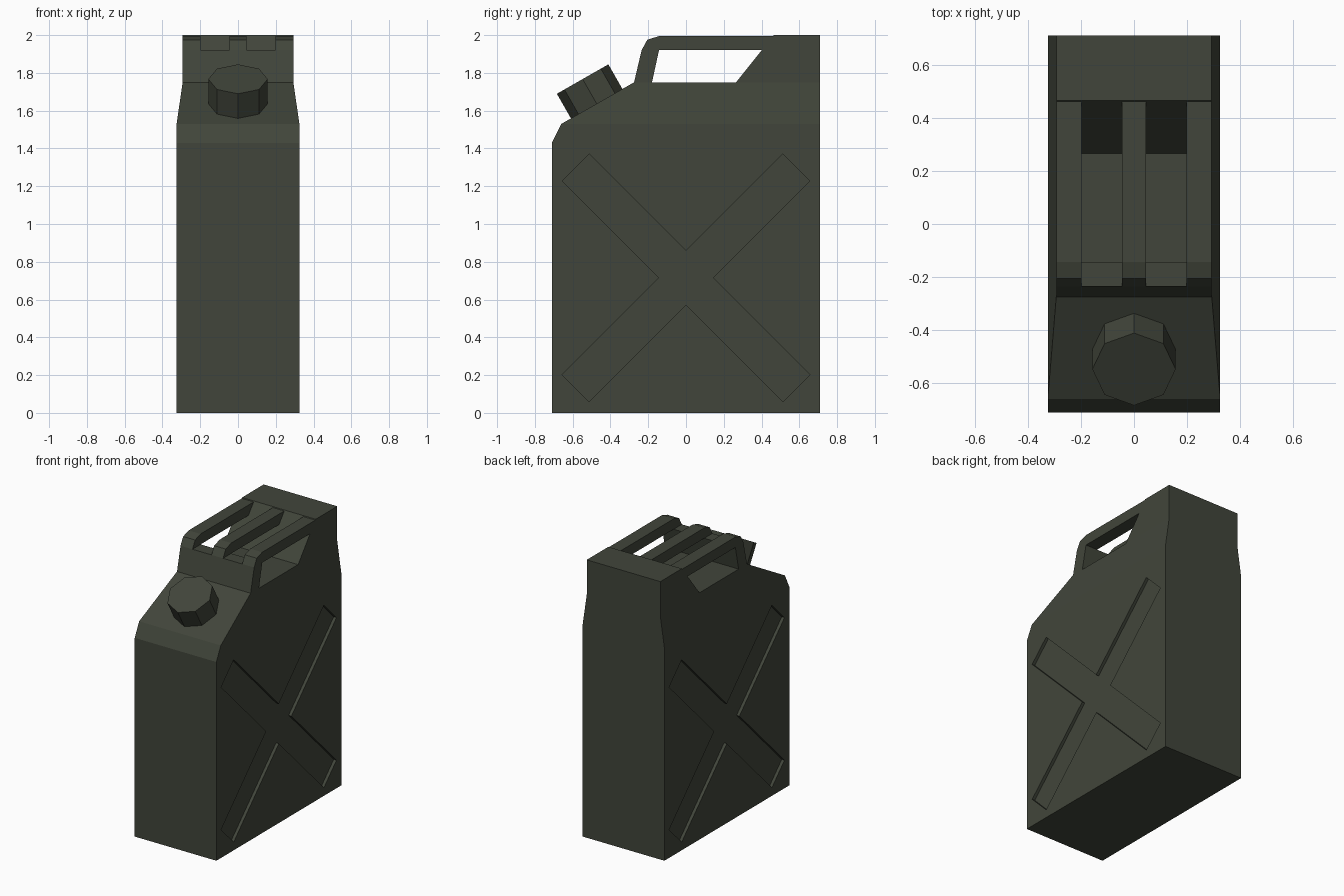
import bpy, bmesh, math
from mathutils import Vector, Matrix

if "Cube" in bpy.data.objects:
    bpy.data.objects.remove(bpy.data.objects["Cube"])

olive = bpy.data.materials.new("dark olive")
olive.diffuse_color = (0.053, 0.060, 0.043, 1)
olive.use_nodes = True
olive.node_tree.nodes["Principled BSDF"].inputs["Base Color"].default_value = olive.diffuse_color


def add_object(name, bm, material=olive):
    bmesh.ops.recalc_face_normals(bm, faces=bm.faces[:])
    me = bpy.data.meshes.new(name)
    bm.to_mesh(me)
    bm.free()
    if material:
        me.materials.append(material)
    ob = bpy.data.objects.new(name, me)
    bpy.context.scene.collection.objects.link(ob)
    return ob


def extrude_profile(profile, x0, x1):
    """Prism from a (y, z) outline, running from x0 to x1."""
    bm = bmesh.new()
    face = bm.faces.new([bm.verts.new((x0, y, z)) for y, z in profile])
    geo = bmesh.ops.extrude_face_region(bm, geom=[face])["geom"]
    verts = [g for g in geo if isinstance(g, bmesh.types.BMVert)]
    bmesh.ops.translate(bm, verts=verts, vec=(x1 - x0, 0, 0))
    return bm


W, W_TOP = 0.325, 0.293      # half widths below and above the shoulder
Z_SHOULDER, Z_DECK = 1.53, 1.75

# can body: side profile, cut at the shoulder lines, then narrowed above
bm = extrude_profile([(-0.71, 0), (0.71, 0), (0.71, 2.0), (0.465, 2.0),
                      (0.265, Z_DECK), (-0.275, Z_DECK),
                      (-0.66, Z_SHOULDER), (-0.71, 1.43)], -W, W)
for z in (Z_SHOULDER, Z_DECK):
    bmesh.ops.bisect_plane(bm, geom=bm.verts[:] + bm.edges[:] + bm.faces[:],
                           dist=1e-5, plane_co=(0, 0, z), plane_no=(0, 0, 1))
for v in bm.verts:
    if v.co.z > Z_DECK - 1e-3:
        v.co.x *= W_TOP / W
body = add_object("can_body", bm)

# pressed X recess in both sides
cz, inner, tip_in, tip_out, half = 0.715, 0.143, 0.513, 0.656, 0.656
quarter = [(inner, 0), (tip_out, tip_in), (tip_in, tip_out)]
outline = []
for k in range(4):
    c, s = round(math.cos(k * math.pi / 2)), round(math.sin(k * math.pi / 2))
    outline += [(c * y - s * z, s * y + c * z + cz) for y, z in quarter]
DEPTH = 0.022
for side in (-1, 1):
    cutter = add_object("recess_cutter", extrude_profile(
        outline, side * (W - DEPTH), side * (W + 0.1)), None)
    mod = body.modifiers.new("x_recess", 'BOOLEAN')
    mod.operation, mod.solver, mod.object = 'DIFFERENCE', 'EXACT', cutter
    cutter.hide_render = True
    cutter.hide_viewport = True

# upright plate at the front of the handle
add_object("handle_plate", extrude_profile(
    [(-0.275, Z_DECK), (-0.235, 1.92), (-0.143, 1.92), (-0.18, Z_DECK)],
    -W_TOP, W_TOP))

# three carrying bars
bar = [(-0.235, 1.92), (-0.205, 1.975), (-0.143, 1.995), (0.463, 1.995), (0.401, 1.92), (-0.143, 1.92)]
for name, x0, x1 in (("left_bar", -W_TOP, -0.198), ("middle_bar", -0.046, 0.046),
                     ("right_bar", 0.198, W_TOP)):
    add_object(name, extrude_profile(bar, x0, x1))

# octagonal filler cap standing on the sloped front
bm = bmesh.new()
R, H = 0.157, 0.15
tilt = math.atan2(Z_DECK - Z_SHOULDER, 0.385)
ring = [(R * math.cos(i * math.pi / 4), R * math.sin(i * math.pi / 4)) for i in range(8)]
face = bm.faces.new([bm.verts.new((x, y, -0.005)) for x, y in ring])
geo = bmesh.ops.extrude_face_region(bm, geom=[face])["geom"]
bmesh.ops.translate(bm, vec=(0, 0, H + 0.005),
                    verts=[g for g in geo if isinstance(g, bmesh.types.BMVert)])
bm.transform(Matrix.Translation((0, -0.473, 1.637)) @ Matrix.Rotation(tilt, 4, 'X'))
add_object("filler_cap", bm)
